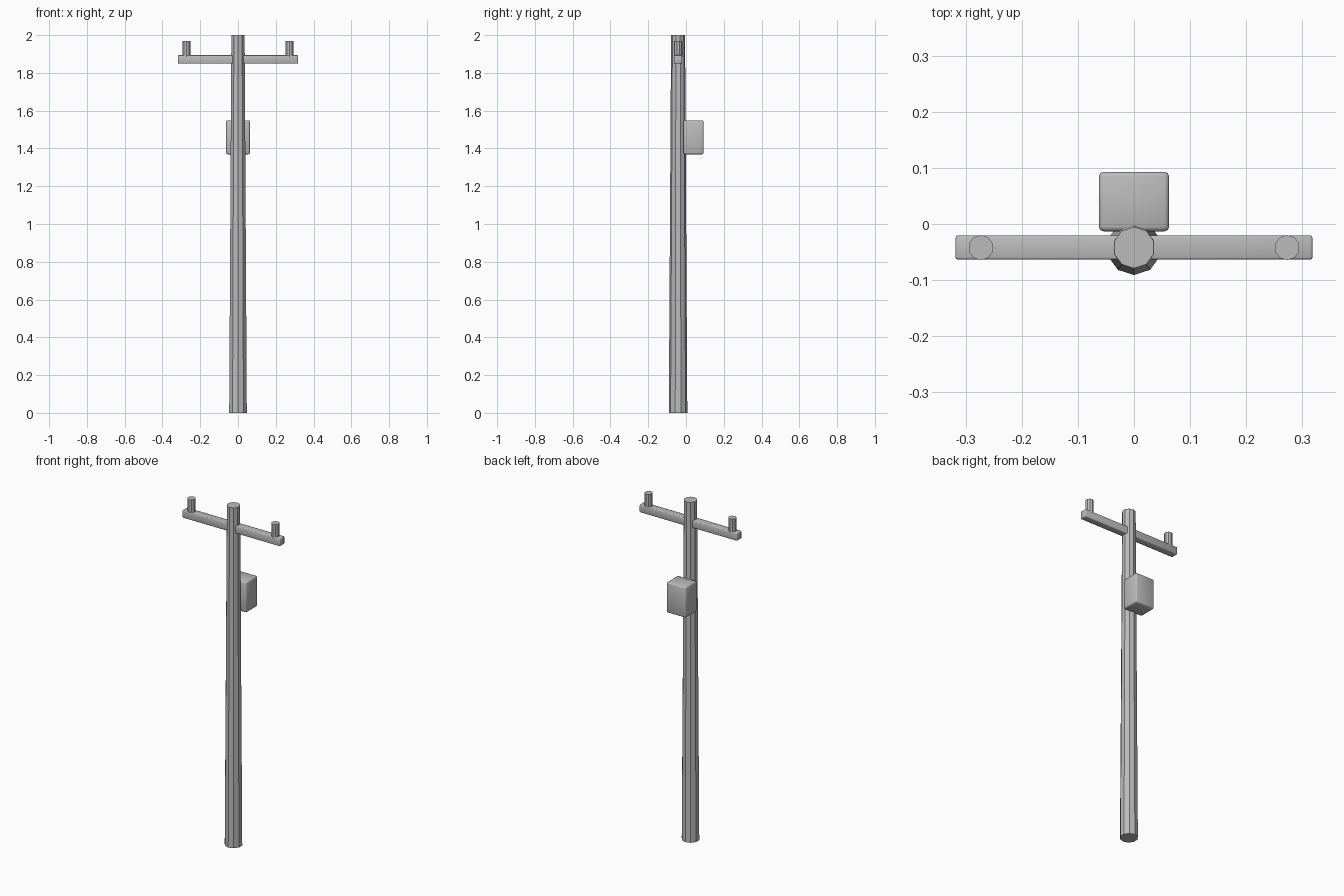
import bpy
import math

default = bpy.data.objects.get("Cube")
if default:
    bpy.data.objects.remove(default, do_unlink=True)

AXIS_Y = -0.042  # pole centre line

grey = bpy.data.materials.new("plain grey")
grey.use_nodes = True
colour = (0.5, 0.5, 0.5, 1)
grey.diffuse_color = colour
grey.node_tree.nodes["Principled BSDF"].inputs["Base Color"].default_value = colour


def cylinder(name, x, y, z0, z1, r0, r1, sides):
    bpy.ops.mesh.primitive_cone_add(vertices=sides, radius1=r0, radius2=r1,
                                    depth=z1 - z0, location=(x, y, (z0 + z1) / 2))
    obj = bpy.context.object
    obj.name = name
    obj.data.materials.append(grey)
    return obj


def box(name, centre, size, bevel):
    bpy.ops.mesh.primitive_cube_add(size=1, location=centre)
    obj = bpy.context.object
    obj.name = name
    obj.scale = size
    bpy.ops.object.transform_apply(location=False, rotation=False, scale=True)
    obj.data.materials.append(grey)
    # Softened edges
    mod = obj.modifiers.new("soft edges", 'BEVEL')
    mod.width = bevel
    mod.segments = 2
    bpy.ops.object.modifier_apply(modifier=mod.name)
    bpy.ops.object.shade_smooth_by_angle(angle=math.radians(50))
    return obj


# Tapered ten-sided pole
cylinder("pole", 0, AXIS_Y, 0, 2, 0.049, 0.037, 10)

# Crossarm through the pole, with an insulator near each end
box("crossarm", (0, AXIS_Y, 1.871), (0.636, 0.043, 0.045), 0.004)
for side, x in (("left", 0.273), ("right", -0.273)):
    cylinder(side + "_insulator", x, AXIS_Y, 1.885, 1.968, 0.0225, 0.0225, 10)

# Transformer box on the back of the pole
box("transformer_box", (0, 0.04, 1.459), (0.125, 0.106, 0.18), 0.008)
